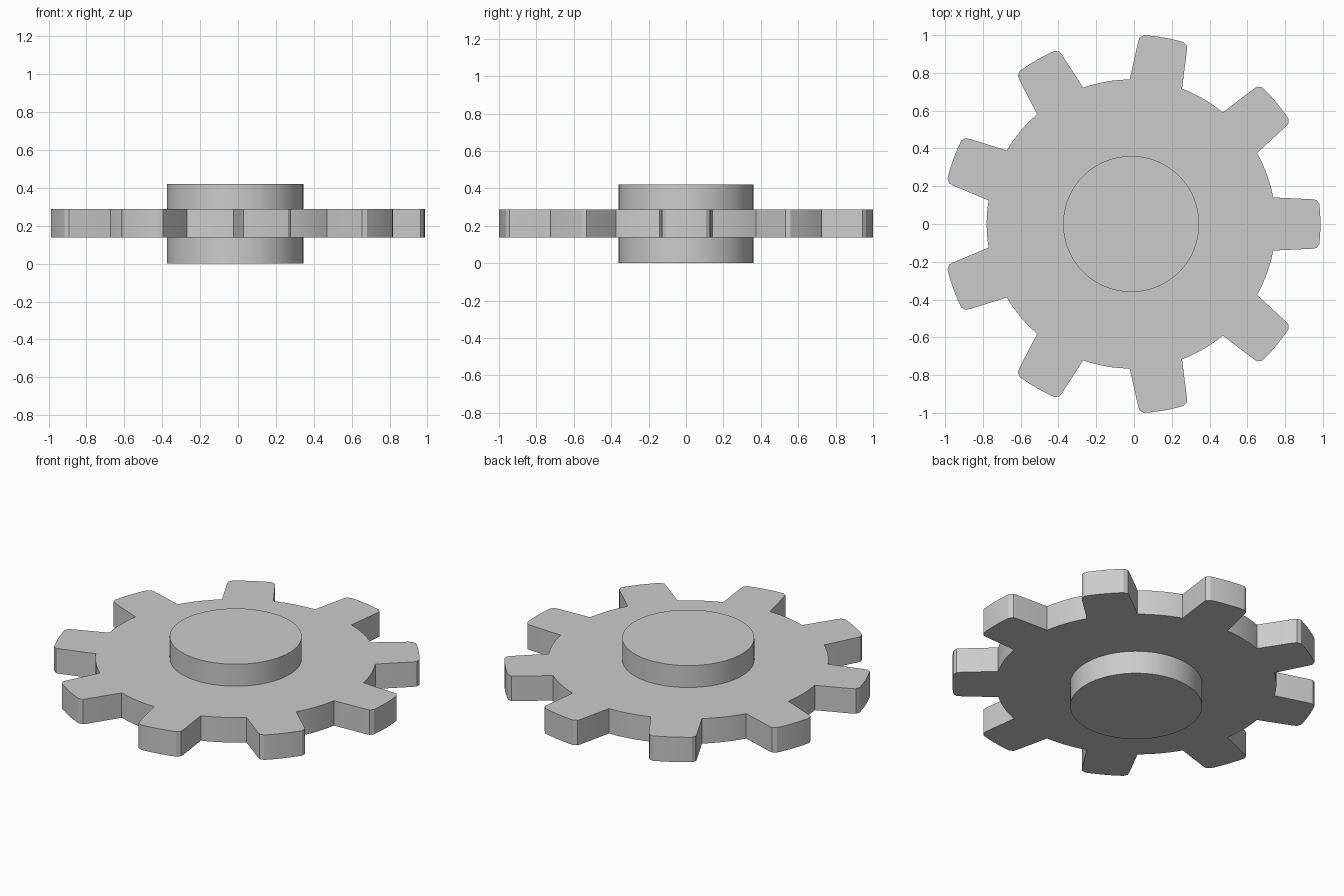
import bpy
import bmesh
from math import radians, cos, sin

cube = bpy.data.objects.get("Cube")
if cube:
    bpy.data.objects.remove(cube, do_unlink=True)

CENTRE_X = -0.015
TEETH = 9
PITCH = 360 / TEETH

grey = bpy.data.materials.new("plain_grey")
grey.use_nodes = True
colour = (0.6, 0.6, 0.6, 1)
grey.diffuse_color = colour
grey.node_tree.nodes["Principled BSDF"].inputs["Base Color"].default_value = colour


def finish(obj, angle):
    obj.data.materials.append(grey)
    bpy.ops.object.select_all(action="DESELECT")
    obj.select_set(True)
    bpy.context.view_layer.objects.active = obj
    bpy.ops.object.shade_smooth_by_angle(angle=radians(angle))


def polar(radius, degrees):
    a = radians(degrees)
    return (CENTRE_X + radius * cos(a), radius * sin(a))


def arc(radius, start, end, steps):
    return [(radius, start + (end - start) * i / steps) for i in range(steps + 1)]


def extrude_outline(name, points, z0, z1):
    bm = bmesh.new()
    face = bm.faces.new([bm.verts.new((x, y, z0)) for x, y in points])
    result = bmesh.ops.extrude_face_region(bm, geom=[face])
    top = [v for v in result["geom"] if isinstance(v, bmesh.types.BMVert)]
    bmesh.ops.translate(bm, verts=top, vec=(0, 0, z1 - z0))
    bmesh.ops.recalc_face_normals(bm, faces=bm.faces)
    mesh = bpy.data.meshes.new(name)
    bm.to_mesh(mesh)
    bm.free()
    obj = bpy.data.objects.new(name, mesh)
    bpy.context.collection.objects.link(obj)
    return obj


# Toothed wheel: one tapered tooth with softened corners, then the root arc
corner = [(0.965, 7.8), (0.988, 7.4)]
tooth = ([(r, -a) for r, a in corner] + arc(1.002, -6.1, 6.1, 6)
         + corner[::-1] + arc(0.765, 10.6, PITCH - 10.6, 8))
outline = [polar(r, a + PITCH * i) for i in range(TEETH) for r, a in tooth]
finish(extrude_outline("toothed_wheel", outline, 0.138, 0.288), 20)

# Round hub standing out on both sides of the wheel
for name, z0, z1 in (("lower_hub", 0, 0.138), ("upper_hub", 0.288, 0.42)):
    bpy.ops.mesh.primitive_cylinder_add(
        vertices=96, radius=0.36, depth=z1 - z0,
        location=(CENTRE_X, 0, (z0 + z1) / 2))
    hub = bpy.context.object
    hub.name = name
    finish(hub, 30)
